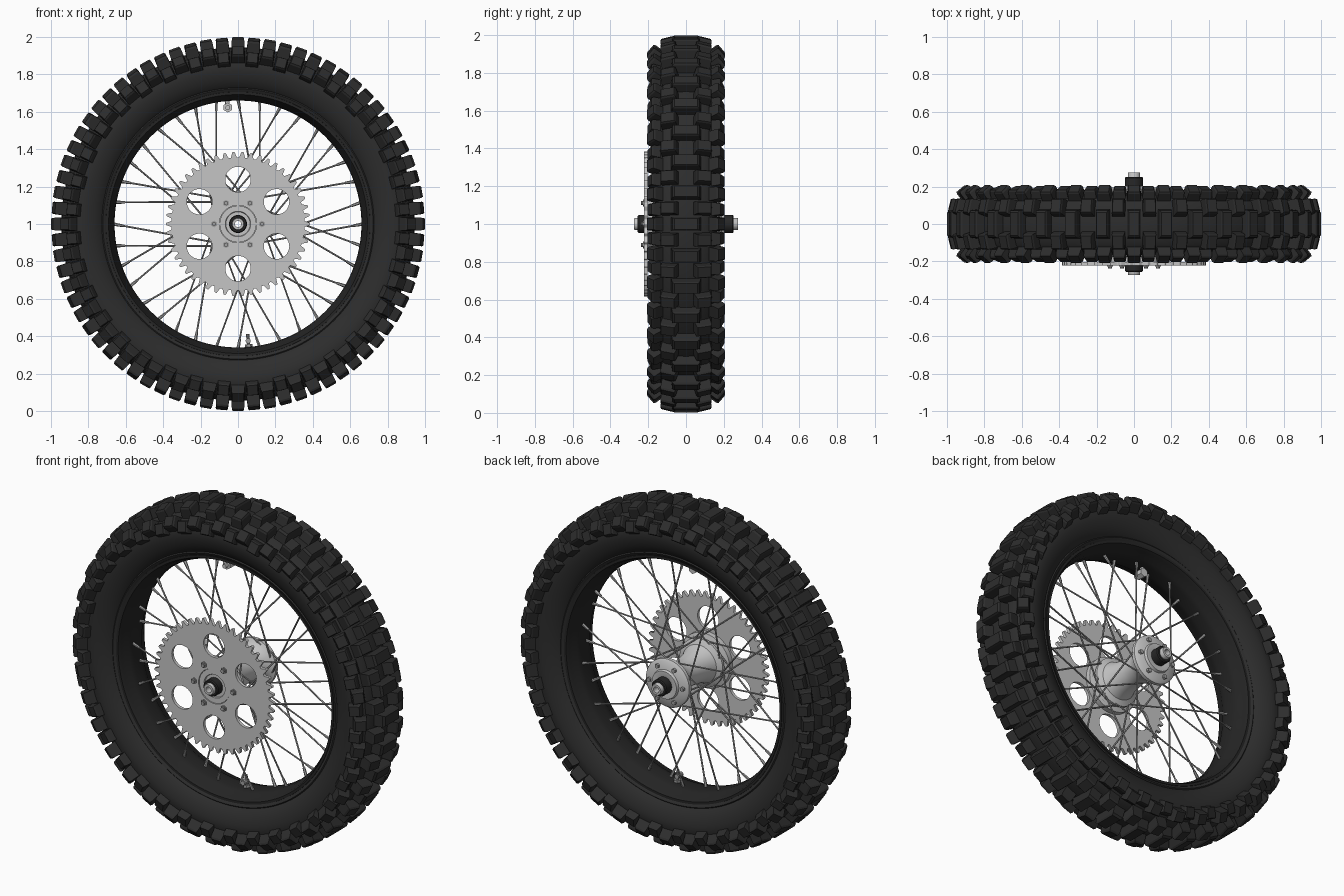
import bpy, bmesh, math
from mathutils import Vector, Matrix

if "Cube" in bpy.data.objects:
    bpy.data.objects.remove(bpy.data.objects["Cube"])

TAU = 2 * math.pi


def material(name, v):
    m = bpy.data.materials.new(name)
    m.diffuse_color = (v, v, v, 1)
    m.use_nodes = True
    m.node_tree.nodes["Principled BSDF"].inputs["Base Color"].default_value = m.diffuse_color
    return m


RUBBER = material("black rubber", 0.026)
RIM = material("black rim", 0.018)
ALLOY = material("light alloy", 0.56)
STEEL = material("spoke steel", 0.36)
DARK = material("dark spacer", 0.02)


def at(r, a, y):
    """Point at radius r and angle a around the wheel axle."""
    return Vector((r * math.cos(a), y, 1 + r * math.sin(a)))


def finish(name, bm, mat, angle=35):
    bmesh.ops.recalc_face_normals(bm, faces=bm.faces)
    me = bpy.data.meshes.new(name)
    bm.to_mesh(me)
    bm.free()
    me.materials.append(mat)
    ob = bpy.data.objects.new(name, me)
    bpy.context.collection.objects.link(ob)
    if angle:
        bpy.ops.object.select_all(action='DESELECT')
        ob.select_set(True)
        bpy.context.view_layer.objects.active = ob
        bpy.ops.object.shade_smooth_by_angle(angle=math.radians(angle))
    return ob


def lathe(name, profile, mat, n=96, angle=35):
    """Turn a closed (radius, y) profile around the axle."""
    bm = bmesh.new()
    rings = [[bm.verts.new(at(r, TAU * i / n, y)) for r, y in profile] for i in range(n)]
    k = len(profile)
    for i in range(n):
        a, b = rings[i], rings[(i + 1) % n]
        for j in range(k):
            bm.faces.new((a[j], a[(j + 1) % k], b[(j + 1) % k], b[j]))
    return finish(name, bm, mat, angle)


def rod(bm, p, q, r, n=8, r2=None):
    """Cylinder from p to q."""
    d = q - p
    rot = d.to_track_quat('Z', 'Y').to_matrix().to_4x4()
    bmesh.ops.create_cone(bm, cap_ends=True, segments=n, radius1=r,
                          radius2=r if r2 is None else r2, depth=d.length,
                          matrix=Matrix.Translation((p + q) / 2) @ rot)


def mirrored(half):
    return half + [(r, -y) for r, y in reversed(half) if y]


# Tyre carcass
lathe("tyre", mirrored([(0.945, 0), (0.942, 0.06), (0.928, 0.11), (0.90, 0.147), (0.86, 0.165),
                        (0.815, 0.165), (0.77, 0.15), (0.735, 0.13), (0.728, 0.122),
                        (0.722, 0.127), (0.705, 0.118), (0.69, 0.105), (0.69, 0)]), RUBBER, 128)

# Rim with raised lips and a central well
lathe("rim", mirrored([(0.70, 0), (0.70, 0.105), (0.708, 0.112), (0.706, 0.122), (0.692, 0.122),
                       (0.683, 0.105), (0.678, 0.08), (0.665, 0.06), (0.66, 0.03), (0.66, 0)]),
      RIM, 128)

# Tread knobs: (y, base radius, tilt, width, length, height)
ROWS = [
    [(0, 0.935, 0, 0.15, 0.068, 0.064), (0.148, 0.893, 50, 0.068, 0.07, 0.054)],
    [(0.082, 0.925, 14, 0.085, 0.068, 0.066), (0.152, 0.876, 68, 0.068, 0.066, 0.044)],
]
bm = bmesh.new()
COUNT = 72
for i in range(COUNT):
    a = TAU * i / COUNT
    radial = at(1, a, 0) - at(0, a, 0)
    tangent = Vector((-math.sin(a), 0, math.cos(a)))
    for y, r, tilt, w, l, h in ROWS[i % 2]:
        for s in ((1, -1) if y else (1,)):
            t = math.radians(tilt) * s
            up = radial * math.cos(t) + Vector((0, math.sin(t), 0))
            side = tangent.cross(up)
            c = at(r, a, y * s)
            loops = []
            # base, shoulder and bevelled top of each knob
            for k, g in ((1.08, -0.02), (0.97, h - 0.010), (0.82, h)):
                loops.append([bm.verts.new(c + up * g + side * (u * w * k / 2) + tangent * (v * l * k / 2))
                              for u, v in ((-1, -1), (1, -1), (1, 1), (-1, 1))])
            for lo, hi in zip(loops, loops[1:]):
                for j in range(4):
                    bm.faces.new((lo[j], lo[(j + 1) % 4], hi[(j + 1) % 4], hi[j]))
            bm.faces.new(loops[2])
            bm.faces.new(loops[0][::-1])
finish("tread_knobs", bm, RUBBER, 0)

# Sprocket: toothed outline with round windows
TEETH = 50
outline = []
for i in range(TEETH):
    for f, r in ((-0.36, 0.356), (-0.12, 0.385), (0.12, 0.385), (0.36, 0.356)):
        a = TAU * (i + f) / TEETH
        outline.append((r * math.cos(a), r * math.sin(a)))


def circle(cx, cy, r, n=32):
    return [(cx + r * math.cos(TAU * i / n), cy + r * math.sin(TAU * i / n)) for i in range(n)]


loops = [outline, circle(0, 0, 0.1, 48)]
for k in range(6):
    a = math.radians(90 + 60 * k)
    loops.append(circle(0.238 * math.cos(a), 0.238 * math.sin(a), 0.068))
cu = bpy.data.curves.new("sprocket", 'CURVE')
cu.dimensions = '2D'
cu.fill_mode = 'BOTH'
cu.extrude = 0.009
for pts in loops:
    sp = cu.splines.new('POLY')
    sp.points.add(len(pts) - 1)
    for p, (x, y) in zip(sp.points, pts):
        p.co = (x, y, 0, 1)
    sp.use_cyclic_u = True
cu.materials.append(ALLOY)
sprocket = bpy.data.objects.new("sprocket", cu)
bpy.context.collection.objects.link(sprocket)
sprocket.location = (0, -0.213, 1)
sprocket.rotation_euler = (math.pi / 2, 0, 0)
bpy.ops.object.select_all(action='DESELECT')
sprocket.select_set(True)
bpy.context.view_layer.objects.active = sprocket
bpy.ops.object.convert(target='MESH')

# Hub: sprocket carrier, front spoke flange, barrel, rear spoke flange
lathe("hub", [(0.03, -0.21), (0.065, -0.21), (0.068, -0.218), (0.098, -0.218), (0.098, -0.204),
              (0.16, -0.204), (0.16, -0.175), (0.125, -0.165), (0.14, -0.155), (0.14, -0.14),
              (0.11, -0.125), (0.092, -0.08), (0.08, 0.0), (0.08, 0.06), (0.095, 0.11),
              (0.12, 0.14), (0.14, 0.15), (0.14, 0.17), (0.125, 0.18), (0.085, 0.188),
              (0.08, 0.203), (0.06, 0.203), (0.03, 0.195)], ALLOY, 64)

# Axle and spacers
lathe("axle", [(0.017, -0.274), (0.030, -0.274), (0.033, -0.268), (0.033, 0.270), (0.030, 0.276),
               (0.017, 0.276)], ALLOY, 32)
for name, y0, y1 in (("front_spacer", -0.256, -0.2), ("rear_spacer", 0.19, 0.252)):
    lathe(name, [(0.03, y0), (0.043, y0), (0.048, y0 + 0.006), (0.048, y1 - 0.006),
                 (0.043, y1), (0.03, y1)], DARK, 32)

# Sprocket bolts and rear flange bolts
bm = bmesh.new()
for k in range(6):
    a = math.radians(60 * k)
    rod(bm, at(0.128, a, -0.17), at(0.128, a, -0.228), 0.018, 6)
    rod(bm, at(0.128, a, -0.228), at(0.128, a, -0.238), 0.011, 10)
    rod(bm, at(0.108, a, 0.17), at(0.108, a, 0.196), 0.013, 6)
finish("hub_bolts", bm, STEEL, 30)

# Crossed spokes with nipples at the rim
bm = bmesh.new()
for i in range(36):
    a = math.radians(10 * i)
    side = 1 if i % 2 else -1
    turn = 1 if (i // 2) % 2 else -1
    hub = at(0.125, a + turn * math.radians(62), side * 0.152 + turn * 0.008)
    rim = at(0.668, a, side * 0.022)
    rod(bm, hub, rim, 0.0048, 6)
    d = (hub - rim).normalized()
    rod(bm, rim, rim + d * 0.055, 0.0095, 6, 0.007)
finish("spokes", bm, STEEL, 40)

# Angled valve near the top of the rim
bm = bmesh.new()
va = math.radians(95)
rod(bm, at(0.67, va, 0), at(0.615, va, 0), 0.012, 12)
rod(bm, at(0.625, va, 0.02), at(0.625, va, -0.03), 0.026, 6)
rod(bm, at(0.625, va, -0.03), at(0.625, va, -0.05), 0.013, 12)
finish("valve", bm, ALLOY, 30)

# Tyre clamp bolt at the bottom of the rim
bm = bmesh.new()
ca = math.radians(-85)
rod(bm, at(0.67, ca, 0), at(0.645, ca, 0), 0.02, 6)
rod(bm, at(0.65, ca, 0), at(0.59, ca, 0), 0.009, 10)
rod(bm, at(0.627, ca, 0.01), at(0.627, ca, -0.035), 0.014, 10)
finish("clamp_bolt", bm, STEEL, 30)
